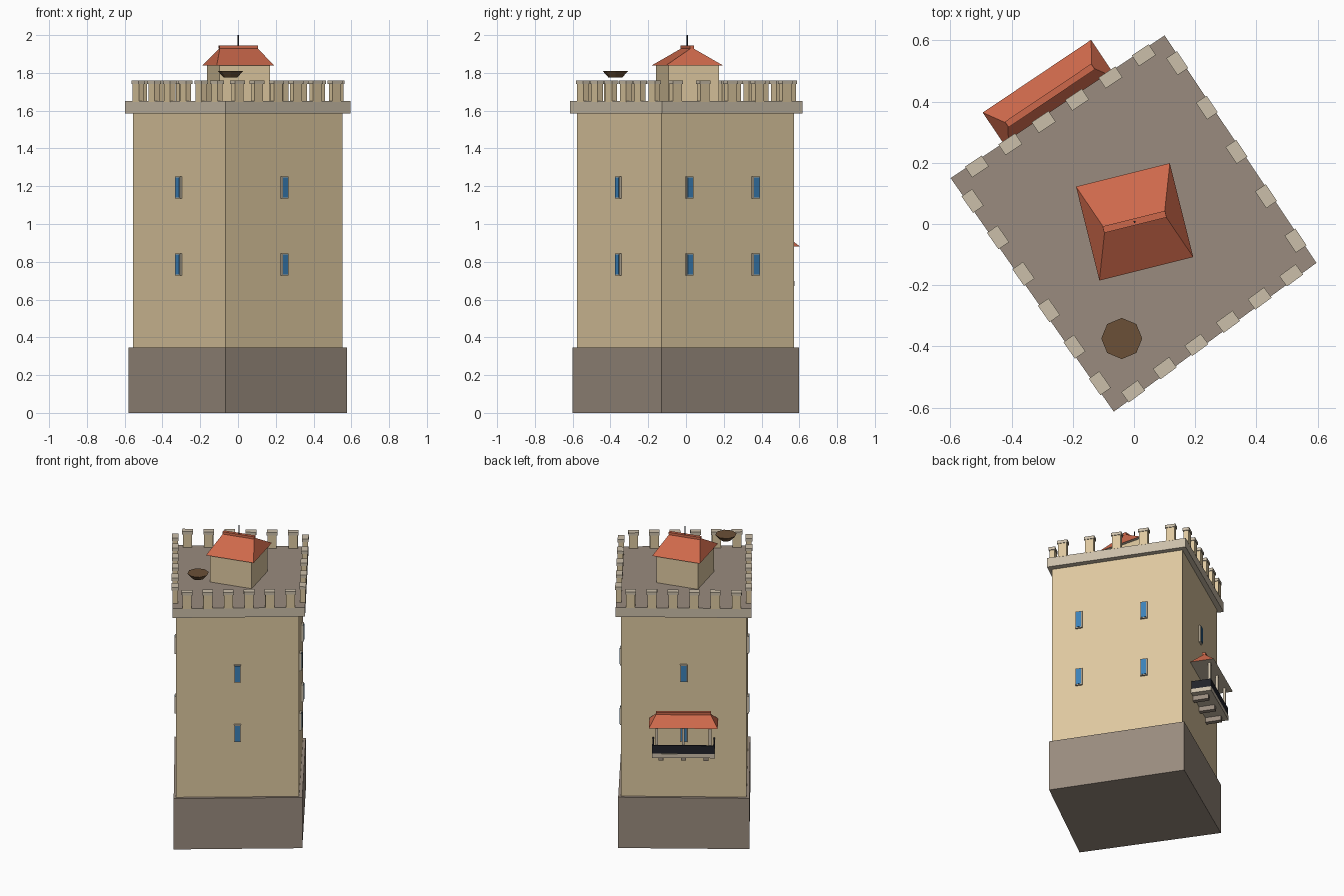
import bpy
import bmesh
import math
from mathutils import Matrix, Vector

cube = bpy.data.objects.get("Cube")
if cube:
    bpy.data.objects.remove(cube, do_unlink=True)


def material(name, r, g, b):
    m = bpy.data.materials.new(name)
    m.diffuse_color = (r, g, b, 1)
    m.use_nodes = True
    m.node_tree.nodes["Principled BSDF"].inputs["Base Color"].default_value = (r, g, b, 1)
    return m


PLASTER = material("sand plaster", 0.73, 0.58, 0.35)
STONE = material("pale stone", 0.60, 0.52, 0.40)
ROCK = material("dark stone", 0.32, 0.26, 0.21)
TILE = material("red tile", 0.61, 0.14, 0.07)
GLASS = material("blue glass", 0.045, 0.22, 0.48)
IRON = material("black iron", 0.014, 0.016, 0.022)
WOOD = material("brown wood", 0.147, 0.08, 0.038)


def finish(name, bm, mats, matrix=Matrix()):
    bmesh.ops.recalc_face_normals(bm, faces=bm.faces)
    mesh = bpy.data.meshes.new(name)
    bm.to_mesh(mesh)
    bm.free()
    for m in mats:
        mesh.materials.append(m)
    ob = bpy.data.objects.new(name, mesh)
    ob.matrix_world = matrix
    bpy.context.collection.objects.link(ob)
    return ob


def box(name, size, centre, mat, frame=Matrix()):
    bm = bmesh.new()
    bmesh.ops.create_cube(bm, size=1, matrix=Matrix.Diagonal((*size, 1)))
    return finish(name, bm, [mat], frame @ Matrix.Translation(centre))


def prism(name, corners, z0, z1, mat, top_mat=None):
    bm = bmesh.new()
    face = bm.faces.new([bm.verts.new((x, y, z0)) for x, y in corners])
    grown = bmesh.ops.extrude_face_region(bm, geom=[face], use_keep_orig=True)["geom"]
    for g in grown:
        if isinstance(g, bmesh.types.BMVert):
            g.co.z = z1
        elif isinstance(g, bmesh.types.BMFace) and top_mat:
            g.material_index = 1
    return finish(name, bm, [mat, top_mat or mat])


def hip_roof(name, hx, hy, ridge, z0, z1, frame):
    bm = bmesh.new()
    a, b, c, d = [bm.verts.new((x * hx, y * hy, z0))
                  for x, y in ((-1, -1), (1, -1), (1, 1), (-1, 1))]
    e, f = [bm.verts.new((s * ridge, 0, z1)) for s in (-1, 1)]
    for loop in ((a, b, f, e), (b, c, f), (c, d, e, f), (d, a, e)):
        bm.faces.new(loop)
    bm.faces.new((d, c, b, a)).material_index = 1
    finish(name, bm, [TILE, STONE], frame)
    box(name + "_ridge", (ridge * 2 + 0.01, 0.022, 0.016), (0, 0, z1 + 0.002), TILE, frame)


def side_frame(p, q, t):
    """Local frame on a wall: x along the wall, y outward, z up."""
    p, q = Vector((*p, 0)), Vector((*q, 0))
    d = q - p
    return Matrix.Translation(p + d * t) @ Matrix.Rotation(math.atan2(d.y, d.x), 4, "Z")


# Slightly irregular four-sided body
WALL = [(0.09, 0.573), (0.552, -0.13), (-0.065, -0.578), (-0.555, 0.14)]
BASE = [(0.095, 0.597), (0.577, -0.13), (-0.065, -0.602), (-0.58, 0.145)]
SLAB = [(0.10, 0.616), (0.596, -0.127), (-0.066, -0.613), (-0.599, 0.15)]
prism("plinth", BASE, 0, 0.347, ROCK)
prism("tower_wall", WALL, 0.34, 1.60, PLASTER)
prism("parapet_slab", SLAB, 1.586, 1.65, STONE, ROCK)

# Merlons with capstones along each parapet edge
for i, count in enumerate((5, 6, 6, 6)):
    p, q = SLAB[i], SLAB[(i + 1) % 4]
    for k in range(count):
        f = side_frame(p, q, 0.11 + 0.78 * k / (count - 1))
        box("merlon", (0.056, 0.034, 0.096), (0, -0.016, 1.694), PLASTER, f)
        box("merlon_cap", (0.066, 0.042, 0.02), (0, -0.016, 1.75), STONE, f)

# Windows: two rows, columns given as fractions of each wall
for i, columns in enumerate(((0.294, 0.793), (0.5,), (0.5,), (0.5,))):
    for t in columns:
        f = side_frame(WALL[i], WALL[(i + 1) % 4], t)
        for z in (0.785, 1.193):
            box("window_frame", (0.044, 0.024, 0.117), (0, 0, z), STONE, f)
            box("window_glass", (0.033, 0.004, 0.106), (0, 0.013, z), GLASS, f)

# Covered balcony in the middle of the back wall
f = side_frame(WALL[3], WALL[0], 0.5)
box("balcony_floor", (0.39, 0.13, 0.028), (0, 0.065, 0.685), STONE, f)
box("balcony_rail_front", (0.385, 0.008, 0.056), (0, 0.124, 0.727), IRON, f)
for s in (-1, 1):
    box("balcony_rail_side", (0.008, 0.12, 0.056), (s * 0.189, 0.064, 0.727), IRON, f)
for s in (-1, 0, 1):
    box("balcony_post", (0.016, 0.016, 0.19), (s * 0.165, 0.112, 0.79), STONE, f)
    box("balcony_bracket", (0.03, 0.1, 0.034), (s * 0.14, 0.05, 0.656), ROCK, f)
hip_roof("balcony_roof", 0.213, 0.076, 0.165, 0.882, 0.952, f @ Matrix.Translation((0, 0.076, 0)))

# Rooftop turret with tiled roof and spike
f = Matrix.Translation((0.002, 0.007, 0)) @ Matrix.Rotation(math.radians(14), 4, "Z")
box("turret_wall", (0.275, 0.275, 0.195), (0, 0, 1.745), PLASTER, f)
hip_roof("turret_roof", 0.158, 0.158, 0.1, 1.838, 1.934, f)
box("turret_spike", (0.006, 0.006, 0.07), (0, 0, 1.965), IRON, f)

# Fire bowl
bm = bmesh.new()
bmesh.ops.create_cone(bm, cap_ends=True, segments=8, radius1=0.037, radius2=0.067, depth=0.034)
finish("fire_bowl", bm, [WOOD], Matrix.Translation((-0.04, -0.374, 1.793)))
